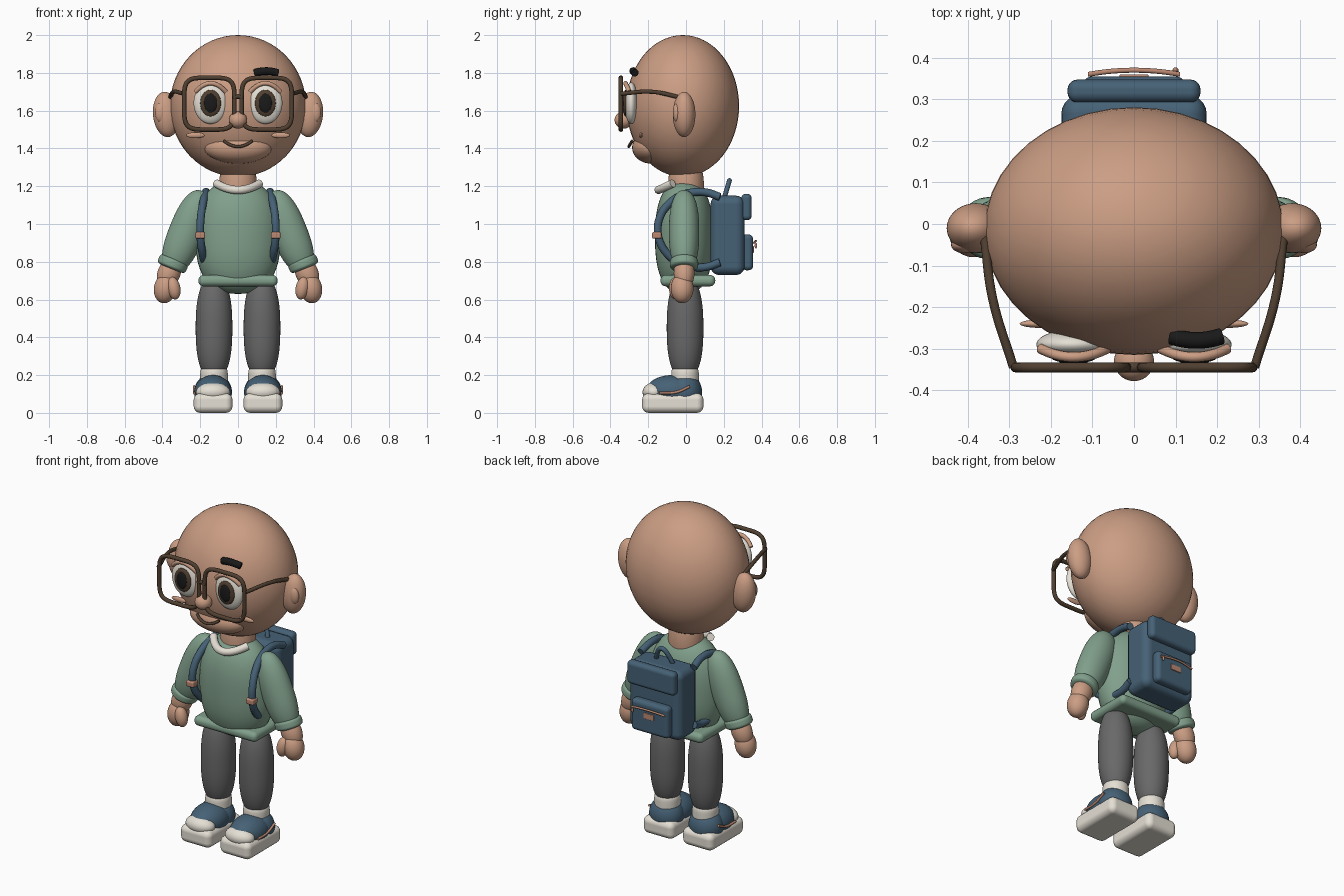
import bpy
import bmesh
from math import copysign, cos, hypot, pi, radians, sin
from mathutils import Matrix, Vector

default_cube = bpy.data.objects.get("Cube")
if default_cube:
    bpy.data.objects.remove(default_cube, do_unlink=True)


def material(name, *rgb):
    mat = bpy.data.materials.new(name)
    mat.use_nodes = True
    mat.diffuse_color = (*rgb, 1)
    shader = mat.node_tree.nodes["Principled BSDF"]
    shader.inputs["Base Color"].default_value = (*rgb, 1)
    return mat


skin = material("skin", 0.6, 0.34, 0.23)
green = material("sage_green", 0.22, 0.35, 0.26)
blue = material("slate_blue", 0.06, 0.12, 0.18)
white = material("off_white", 0.78, 0.74, 0.66)
grey = material("charcoal_grey", 0.14, 0.14, 0.14)
brown = material("dark_brown", 0.08, 0.05, 0.03)
black = material("black", 0.01, 0.01, 0.01)
clay = material("terracotta", 0.5, 0.25, 0.17)


def add_object(name, mesh, mat):
    mesh.materials.clear()
    mesh.materials.append(mat)
    mesh.shade_smooth()
    part = bpy.data.objects.new(name, mesh)
    bpy.context.collection.objects.link(part)
    return part


def add_bmesh(name, bm, mat, centre, scale, tilt):
    bm.transform(Matrix.LocRotScale(Vector(centre), Matrix.Rotation(tilt, 3, "Y"), Vector(scale)))
    mesh = bpy.data.meshes.new(name)
    bm.to_mesh(mesh)
    bm.free()
    return add_object(name, mesh, mat)


def ball(name, mat, centre, radii, tilt=0, fullness=2):
    """Ellipsoid; a fullness above two swells it towards a barrel."""
    bm = bmesh.new()
    bmesh.ops.create_uvsphere(bm, u_segments=40, v_segments=32, radius=1)
    for vert in bm.verts:
        ring = hypot(vert.co.x, vert.co.y)
        if ring > 0.01:
            height = min(abs(vert.co.z), 1)
            swell = (1 - height ** fullness) ** (1 / fullness) / ring
            vert.co.x *= swell
            vert.co.y *= swell
    return add_bmesh(name, bm, mat, centre, radii, tilt)


def box(name, mat, centre, size, rounding):
    bm = bmesh.new()
    bmesh.ops.create_cube(bm, size=1)
    part = add_bmesh(name, bm, mat, centre, size, 0)
    bevel = part.modifiers.new("rounded_edges", "BEVEL")
    bevel.width = rounding
    bevel.segments = 5
    bevel.harden_normals = True


def tube(name, mat, points, radius, closed=False):
    curve = bpy.data.curves.new(name, "CURVE")
    curve.dimensions = "3D"
    curve.bevel_depth = radius
    curve.resolution_u = 8
    curve.use_fill_caps = True
    spline = curve.splines.new("BEZIER")
    spline.bezier_points.add(len(points) - 1)
    for knot, point in zip(spline.bezier_points, points):
        knot.co = point
        knot.handle_left_type = knot.handle_right_type = "AUTO"
    spline.use_cyclic_u = closed
    path = bpy.data.objects.new(name + "_path", curve)
    bpy.context.collection.objects.link(path)
    depsgraph = bpy.context.evaluated_depsgraph_get()
    mesh = bpy.data.meshes.new_from_object(path.evaluated_get(depsgraph))
    bpy.data.objects.remove(path, do_unlink=True)
    add_object(name, mesh, mat)


def arch(name, mat, centre, half_width, bulge, radius):
    """Tube along a parabola spanning x, bowed by the bulge vector."""
    points = []
    for step in range(-4, 5):
        t = step / 4
        across = Vector((t * half_width, 0, 0))
        points.append(Vector(centre) + across + (1 - t * t) * Vector(bulge))
    tube(name, mat, points, radius)


def soft(value, power):
    return copysign(abs(value) ** power, value)


def build_face_side(side, s):
    # Ear
    ball(side + "_ear", skin, (s * 0.38, -0.01, 1.58), (0.07, 0.06, 0.12), tilt=s * 0.1)
    ball(side + "_inner_ear", skin, (s * 0.41, -0.05, 1.59), (0.03, 0.02, 0.05))

    # Eye, lid and cheek
    eye_x, eye_z = s * 0.145, 1.64
    ball(side + "_eye_white", white, (eye_x, -0.29, eye_z), (0.09, 0.036, 0.11))
    ball(side + "_iris", brown, (eye_x, -0.32, eye_z), (0.055, 0.015, 0.07))
    ball(side + "_pupil", black, (eye_x, -0.33, eye_z), (0.035, 0.01, 0.05))
    arch(side + "_eyelid", skin, (eye_x, -0.3, 1.7), 0.08, (0, -0.02, 0.045), 0.012)
    ball(side + "_cheek", skin, (s * 0.225, -0.24, 1.47), (0.05, 0.01, 0.015))

    # Glasses: squarish rim and side arm
    lens_x, lens_y, lens_z = s * 0.152, -0.345, 1.637
    rim = []
    for step in range(32):
        angle = step * pi / 16
        across, up = soft(cos(angle), 0.45), soft(sin(angle), 0.45)
        rim.append((lens_x + across * 0.133, lens_y, lens_z + up * 0.137))
    tube(side + "_glasses_rim", brown, rim, 0.012, closed=True)
    arm = [(s * 0.29, lens_y, 1.69), (s * 0.34, -0.18, 1.7), (s * 0.36, -0.03, 1.67)]
    tube(side + "_glasses_arm", brown, arm, 0.011)


def build_arm(side, s):
    tilt = -s * radians(22)
    ball(side + "_sleeve", green, (s * 0.27, -0.01, 0.96), (0.095, 0.08, 0.23), tilt, fullness=2.5)
    ball(side + "_cuff", green, (s * 0.345, -0.01, 0.79), (0.08, 0.075, 0.03), tilt, fullness=4)
    ball(side + "_forearm", skin, (s * 0.365, -0.01, 0.74), (0.06, 0.055, 0.09), tilt)
    ball(side + "_hand", skin, (s * 0.385, -0.02, 0.66), (0.06, 0.06, 0.08), tilt / 2)
    ball(side + "_thumb", skin, (s * 0.34, -0.055, 0.66), (0.035, 0.035, 0.06), -tilt / 2)


def build_leg(side, s):
    leg_x = s * 0.127
    ball(side + "_trouser_leg", grey, (leg_x, -0.005, 0.45), (0.097, 0.097, 0.27), fullness=2.5)
    ball(side + "_sock", white, (leg_x, -0.005, 0.19), (0.073, 0.073, 0.06), fullness=4)

    # Shoe
    shoe_x = s * 0.132
    box(side + "_shoe_sole", white, (shoe_x, -0.07, 0.052), (0.205, 0.325, 0.104), 0.035)
    ball(side + "_shoe_upper", blue, (shoe_x, -0.075, 0.11), (0.1, 0.14, 0.09))
    ball(side + "_shoe_heel", blue, (shoe_x, -0.005, 0.11), (0.1, 0.09, 0.1))
    ball(side + "_toe_cap", white, (shoe_x, -0.17, 0.11), (0.09, 0.06, 0.05))
    edge_x = shoe_x + s * 0.1
    stripe = [(edge_x, -0.14, 0.105), (edge_x, -0.05, 0.11), (edge_x, 0.02, 0.14)]
    tube(side + "_shoe_stripe", clay, stripe, 0.007)


def build_strap(side, s):
    # Loop over the shoulder and back under the arm
    strap = []
    for degrees in range(-120, 121, 20):
        angle = radians(degrees)
        inward = 0.03 * sin(angle) ** 2
        strap.append((s * (0.2 - inward), 0.07 - 0.22 * cos(angle), 0.97 + 0.2 * sin(angle)))
    tube(side + "_strap", blue, strap, 0.021)
    box(side + "_strap_buckle", clay, (s * 0.2, -0.155, 0.94), (0.052, 0.05, 0.036), 0.01)


# Head and face
ball("head", skin, (0, -0.017, 1.625), (0.36, 0.298, 0.375))
ball("muzzle", skin, (0, -0.185, 1.405), (0.18, 0.1, 0.085))
ball("nose", skin, (0, -0.33, 1.55), (0.048, 0.048, 0.045))
ball("neck", skin, (0, 0, 1.2), (0.1, 0.095, 0.2))
arch("mouth", brown, (0, -0.285, 1.44), 0.075, (0, -0.018, -0.03), 0.008)
arch("left_eyebrow", black, (0.15, -0.27, 1.8), 0.06, (0, -0.01, 0.01), 0.02)
arch("glasses_bridge", brown, (0, -0.345, 1.665), 0.025, (0, 0, 0.01), 0.012)

# Sweater
ball("sweater", green, (0, -0.01, 0.93), (0.225, 0.154, 0.3), fullness=2.5)
box("sweater_hem", green, (0, 0.01, 0.7), (0.42, 0.29, 0.06), 0.028)
arch("collar", white, (0, -0.07, 1.215), 0.115, (0, -0.075, -0.035), 0.022)

# Paired parts
for side, s in (("right", -1), ("left", 1)):
    build_face_side(side, s)
    build_arm(side, s)
    build_leg(side, s)
    build_strap(side, s)

# Backpack
box("backpack_body", blue, (0, 0.22, 0.94), (0.35, 0.18, 0.42), 0.045)
box("backpack_flap", blue, (0, 0.32, 1.09), (0.32, 0.055, 0.14), 0.024)
box("backpack_pocket", blue, (0, 0.325, 0.85), (0.25, 0.06, 0.19), 0.024)
arch("backpack_handle", blue, (0, 0.2, 1.13), 0.06, (0, 0.03, 0.1), 0.013)
arch("pocket_zip", clay, (0, 0.36, 0.9), 0.11, (0, 0.01, 0.01), 0.006)
ball("zip_pull", clay, (0.1, 0.37, 0.885), (0.007, 0.007, 0.014))
box("pocket_label", clay, (0, 0.355, 0.865), (0.07, 0.009, 0.035), 0.003)
